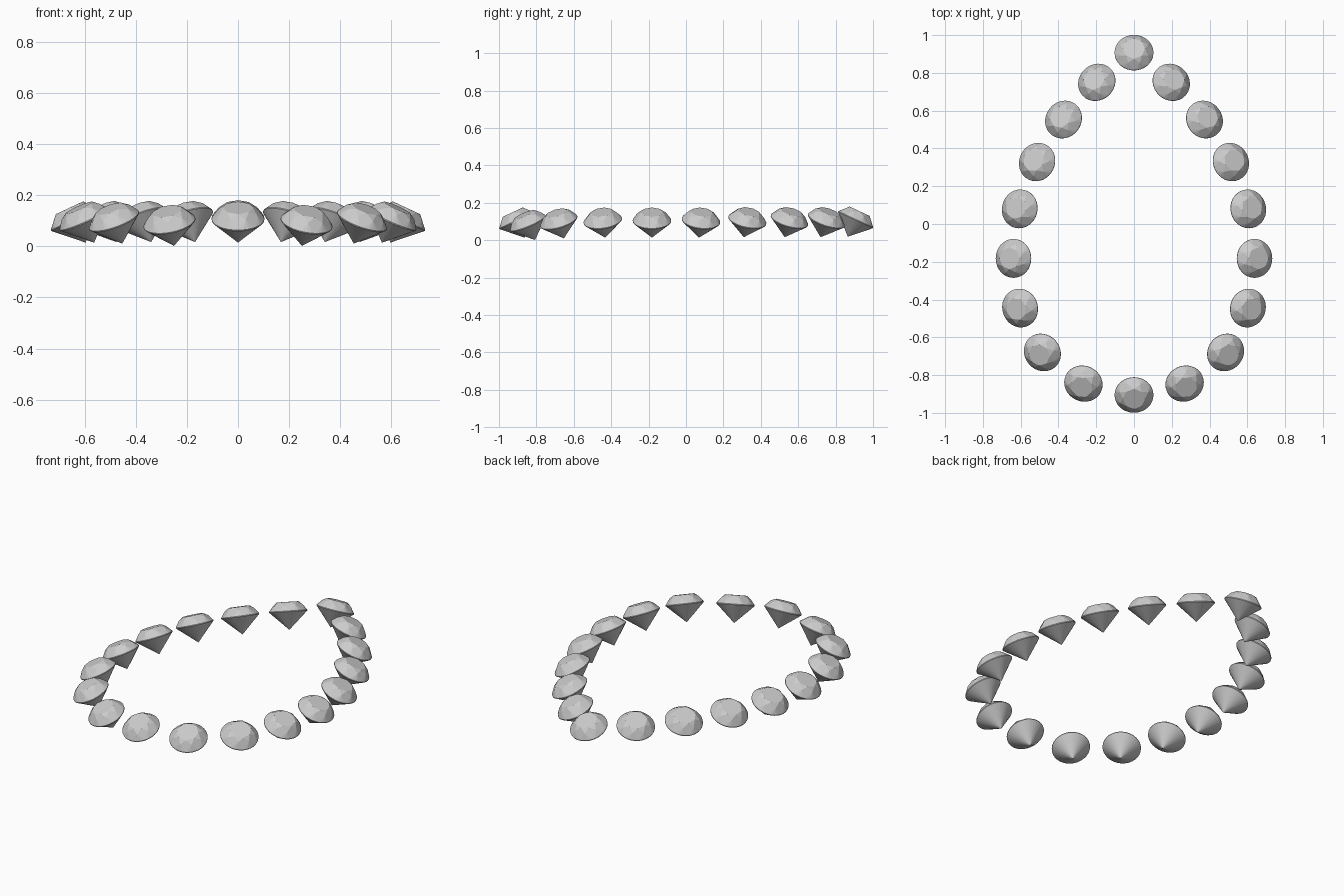
import bpy, bmesh
from math import sin, cos, pi, radians
from mathutils import Vector, Matrix

if "Cube" in bpy.data.objects:
    bpy.data.objects.remove(bpy.data.objects["Cube"])

R, CROWN, PAVILION, GIRDLE = 0.103, 0.05, 0.10, 0.004
TILT = radians(25)

# One brilliant-cut stone: table, kite facets, round girdle, pointed pavilion
def ring(bm, n, r, z, offset=0.0):
    for i in range(n):
        a = 2 * pi * i / n + offset
        bm.verts.new((r * cos(a), r * sin(a), z))

bm = bmesh.new()
ring(bm, 8, R * 0.57, CROWN)
ring(bm, 8, R * 0.78, GIRDLE / 2 + (CROWN - GIRDLE / 2) * 0.65, pi / 8)
ring(bm, 32, R, GIRDLE / 2)
ring(bm, 32, R, -GIRDLE / 2)
bm.verts.new((0, 0, -PAVILION))
bmesh.ops.convex_hull(bm, input=bm.verts[:])
bmesh.ops.dissolve_limit(bm, angle_limit=radians(1), verts=bm.verts[:], edges=bm.edges[:])
bmesh.ops.recalc_face_normals(bm, faces=bm.faces[:])
mesh = bpy.data.meshes.new("gemstone")
bm.to_mesh(mesh)
bm.free()

# Right half of the pear-shaped path, back to front (x, y, z of girdle centre)
half = [(0, 0.907, 0.11), (0.197, 0.75, 0.107), (0.373, 0.553, 0.107),
        (0.513, 0.328, 0.107), (0.605, 0.08, 0.105), (0.638, -0.182, 0.105),
        (0.603, -0.445, 0.105), (0.485, -0.68, 0.101), (0.268, -0.845, 0.092),
        (0, -0.905, 0.105)]
path = [Vector(p) for p in half]
path += [Vector((-x, y, z)) for x, y, z in reversed(half[1:-1])]

# Stones leaning outward along the path normal
for i, p in enumerate(path):
    t = path[(i + 1) % len(path)] - path[i - 1]
    outward = Vector((-t.y, t.x, 0)).normalized()
    side = Vector((0, 0, 1)).cross(outward)
    axis = outward * sin(TILT) + Vector((0, 0, cos(TILT)))
    slope = side.cross(axis)
    rot = Matrix((-slope, side, axis)).transposed()
    if rot.determinant() < 0:
        rot = Matrix((slope, side, axis)).transposed()
    ob = bpy.data.objects.new(f"gemstone_{i + 1:02d}", mesh)
    ob.matrix_world = Matrix.Translation(p) @ rot.to_4x4()
    bpy.context.collection.objects.link(ob)
